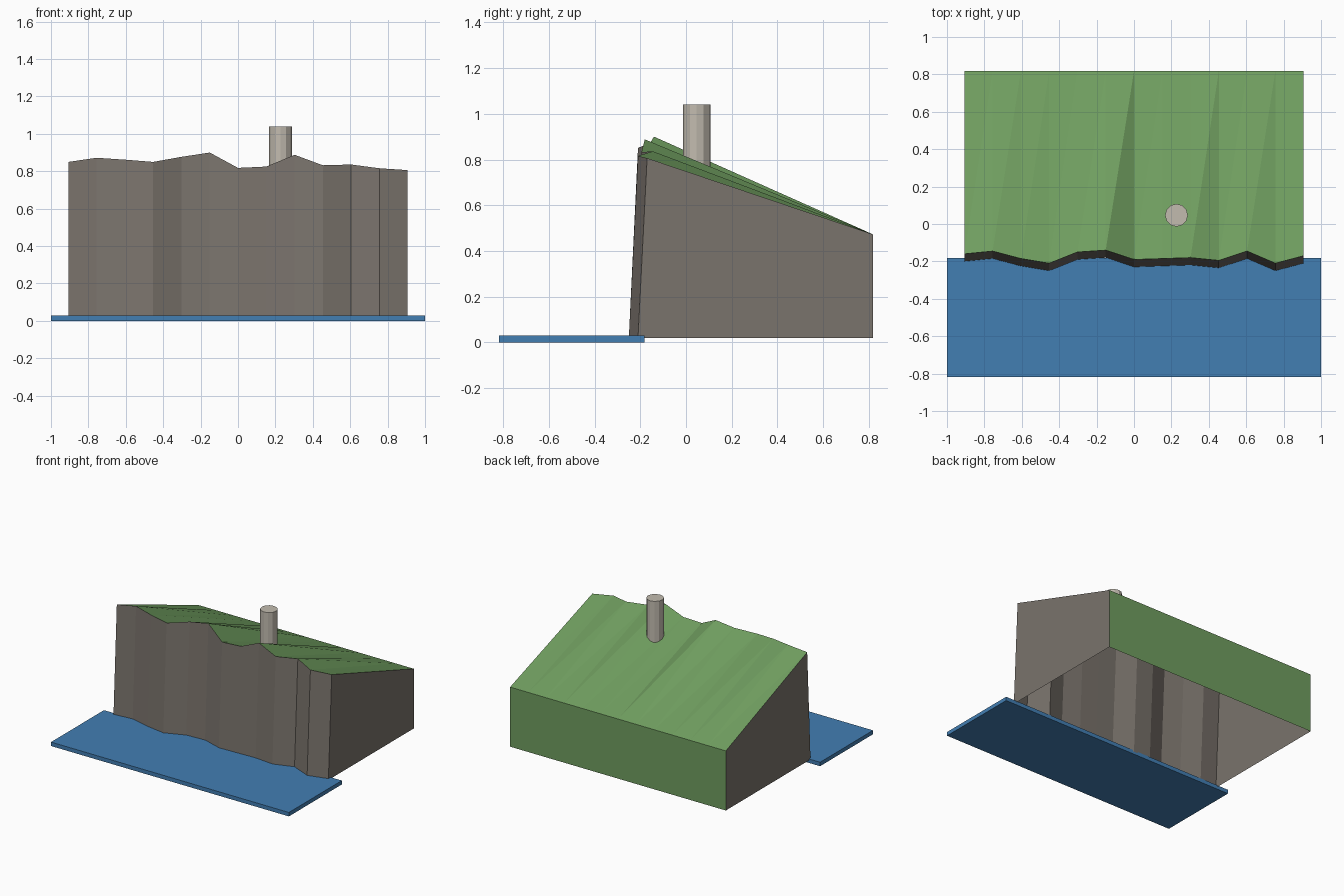
import bpy, bmesh

if "Cube" in bpy.data.objects:
    bpy.data.objects.remove(bpy.data.objects["Cube"])


def material(name, color):
    m = bpy.data.materials.new(name)
    m.diffuse_color = (*color, 1)
    m.use_nodes = True
    m.node_tree.nodes["Principled BSDF"].inputs["Base Color"].default_value = m.diffuse_color
    return m


rock = material("grey rock", (0.195, 0.173, 0.151))
grass = material("grass green", (0.16, 0.34, 0.115))
sea = material("sea blue", (0.055, 0.21, 0.45))
stone = material("pale stone", (0.54, 0.50, 0.43))


def make_object(name, bm, mats):
    mesh = bpy.data.meshes.new(name)
    bm.to_mesh(mesh)
    bm.free()
    for m in mats:
        mesh.materials.append(m)
    obj = bpy.data.objects.new(name, mesh)
    bpy.context.collection.objects.link(obj)
    return obj


# Cliff edge: (y, z) of the rim at even steps along x
RIM = [(-0.16, 0.85), (-0.145, 0.872), (-0.185, 0.862), (-0.21, 0.85),
       (-0.15, 0.877), (-0.14, 0.90), (-0.19, 0.818), (-0.185, 0.825),
       (-0.18, 0.888), (-0.195, 0.832), (-0.145, 0.836), (-0.21, 0.816),
       (-0.17, 0.806)]
HALF, BASE, LEAN = 0.907, 0.02, 0.04
BACK_Y, BACK_Z = 0.817, 0.473

# Headland: leaning cliff, sloping grass top, back and side walls, open below
bm = bmesh.new()
foot, rim, back, back_foot = [], [], [], []
for i, (y, z) in enumerate(RIM):
    x = -HALF + 2 * HALF * i / (len(RIM) - 1)
    foot.append(bm.verts.new((x, y - LEAN, BASE)))
    rim.append(bm.verts.new((x, y, z)))
    back.append(bm.verts.new((x, BACK_Y, BACK_Z)))
    back_foot.append(bm.verts.new((x, BACK_Y, BASE)))


def face(verts, mat):
    bm.faces.new(verts).material_index = mat


for i in range(len(RIM) - 1):
    j = i + 1
    face((foot[i], foot[j], rim[j], rim[i]), 0)
    face((rim[i], rim[j], back[j]), 1)
    face((rim[i], back[j], back[i]), 1)
    face((back[i], back[j], back_foot[j], back_foot[i]), 1)
face((foot[0], rim[0], back[0], back_foot[0]), 0)
face((foot[-1], back_foot[-1], back[-1], rim[-1]), 0)
make_object("headland", bm, [rock, grass])

# Sea slab in front of the cliff
bm = bmesh.new()
bmesh.ops.create_cube(bm, size=1)
for v in bm.verts:
    v.co = (v.co.x * 2, v.co.y * 0.635 - 0.4995, (v.co.z + 0.5) * 0.03)
make_object("sea", bm, [sea])

# Round stone tower standing on the grass
bm = bmesh.new()
bmesh.ops.create_cone(bm, cap_ends=True, segments=12, radius1=0.061,
                      radius2=0.061, depth=0.32)
bmesh.ops.translate(bm, verts=bm.verts, vec=(0.227, 0.047, 0.88))
make_object("tower", bm, [stone])
